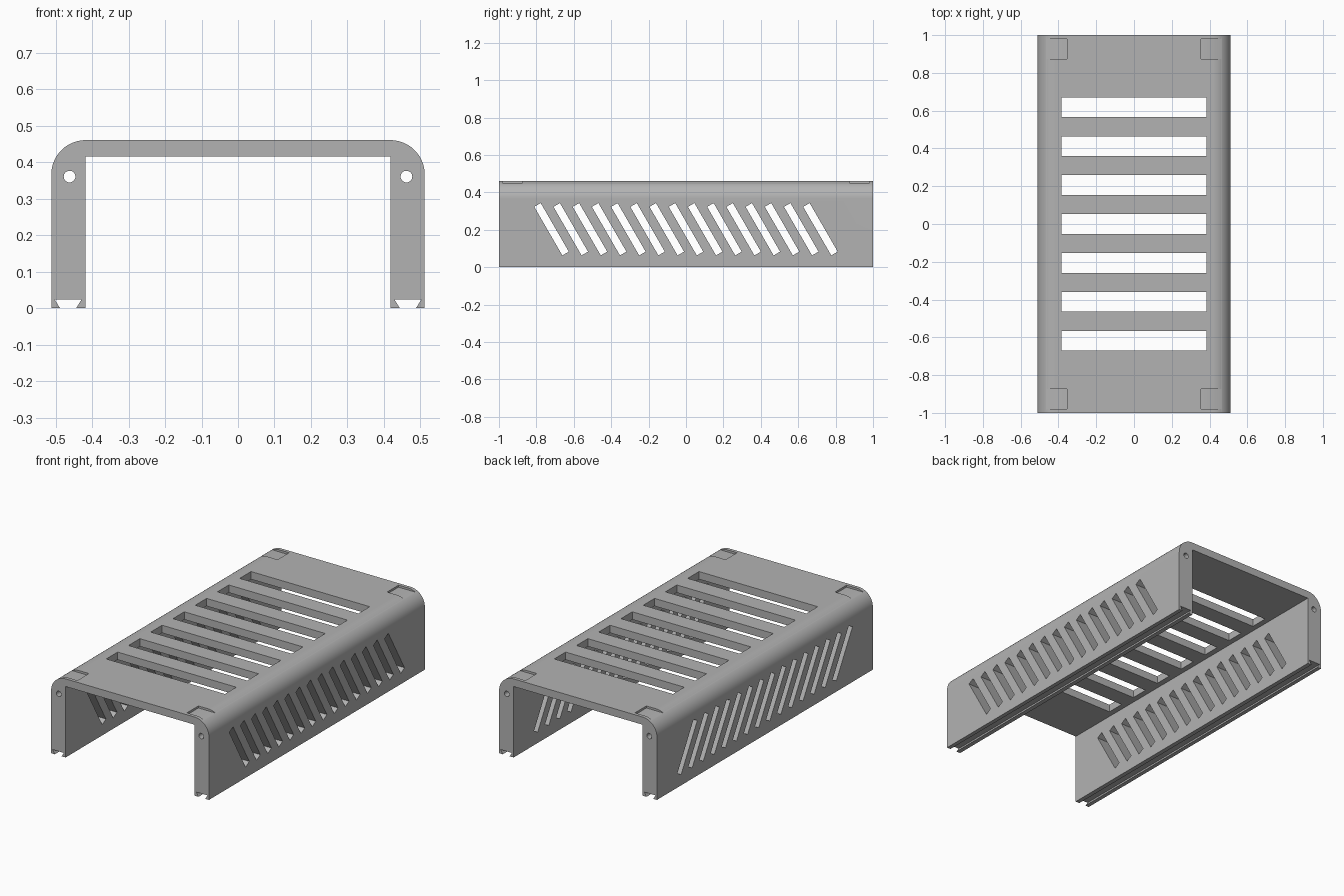
import bpy, bmesh
from math import radians, sin, cos, pi
from mathutils import Matrix, Vector

if "Cube" in bpy.data.objects:
    bpy.data.objects.remove(bpy.data.objects["Cube"], do_unlink=True)

HALF_W, INNER_W = 0.512, 0.418
TOP, CEILING, RADIUS = 0.461, 0.416, 0.094
LENGTH = 2.0

grey = bpy.data.materials.new("plain grey")
grey.use_nodes = True
grey.diffuse_color = (0.45, 0.45, 0.45, 1)
grey.node_tree.nodes["Principled BSDF"].inputs["Base Color"].default_value = (0.45, 0.45, 0.45, 1)


def make_object(name, bm):
    bmesh.ops.recalc_face_normals(bm, faces=bm.faces)
    mesh = bpy.data.meshes.new(name)
    bm.to_mesh(mesh)
    bm.free()
    mesh.materials.append(grey)
    obj = bpy.data.objects.new(name, mesh)
    bpy.context.collection.objects.link(obj)
    return obj


def add_box(bm, centre, size, tilt=0.0):
    matrix = (Matrix.Translation(centre) @ Matrix.Rotation(tilt, 4, 'X')
              @ Matrix.Diagonal((*size, 1)))
    bmesh.ops.create_cube(bm, size=1, matrix=matrix)


# Cover shell: half of the arch section, with a dovetail groove in the foot
STEPS = 20
half = [(INNER_W, CEILING), (INNER_W, 0), (0.444, 0), (0.429, 0.024),
        (0.503, 0.024), (0.488, 0), (HALF_W, 0)]
for i in range(STEPS + 1):
    a = pi / 2 * i / STEPS
    half.append((HALF_W - RADIUS + RADIUS * cos(a), TOP - RADIUS + RADIUS * sin(a)))
section = half + [(-x, z) for x, z in reversed(half)]

bm = bmesh.new()
face = bm.faces.new([bm.verts.new((x, -LENGTH / 2, z)) for x, z in section])
swept = bmesh.ops.extrude_face_region(bm, geom=[face])["geom"]
bmesh.ops.translate(bm, vec=Vector((0, LENGTH, 0)),
                    verts=[v for v in swept if isinstance(v, bmesh.types.BMVert)])
cover = make_object("vented_cover", bm)

# Vents: seven slots across the top, fifteen slanted slots through both walls
bm = bmesh.new()
for i in range(7):
    add_box(bm, (0, (i - 3) * 0.206, 0.45), (0.77, 0.105, 0.15))
for i in range(15):
    add_box(bm, (0, (i - 7) * 0.1027, 0.203), (1.2, 0.04, 0.3), radians(30))
vents = make_object("vent_cutter", bm)

# Shallow corner pockets and lengthwise screw holes
bm = bmesh.new()
for sx in (-1, 1):
    for sy in (-1, 1):
        add_box(bm, (sx * 0.414, sy * 0.927, 0.499), (0.118, 0.106, 0.1))
    bmesh.ops.create_cone(bm, cap_ends=True, segments=32, radius1=0.016, radius2=0.016,
                          depth=2.2, matrix=Matrix.Translation((sx * 0.462, 0, 0.361))
                          @ Matrix.Rotation(pi / 2, 4, 'X'))
pockets = make_object("pocket_and_hole_cutter", bm)

bpy.ops.object.select_all(action='DESELECT')
bpy.context.view_layer.objects.active = cover
cover.select_set(True)
for cutter in (vents, pockets):
    cut = cover.modifiers.new(cutter.name, 'BOOLEAN')
    cut.operation = 'DIFFERENCE'
    cut.solver = 'EXACT'
    cut.object = cutter
    bpy.ops.object.modifier_apply(modifier=cut.name)
    bpy.data.objects.remove(cutter, do_unlink=True)

# Smooth the rounded edges while keeping the flat faces clean
bpy.ops.object.shade_smooth_by_angle(angle=radians(30))
normals = cover.modifiers.new("clean_normals", 'WEIGHTED_NORMAL')
normals.keep_sharp = True
